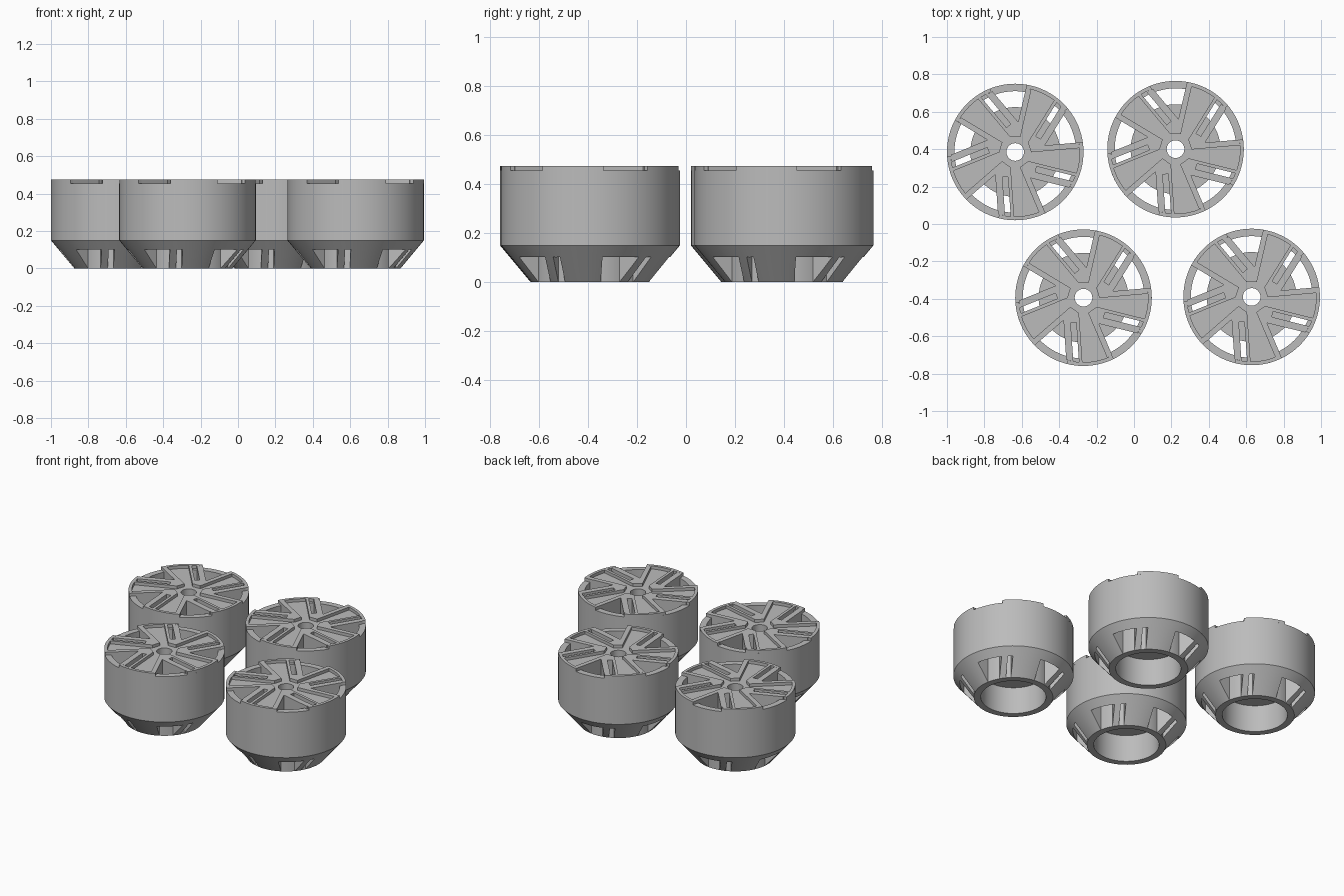
import bpy, bmesh, math
from math import sin, cos, asin, radians, degrees, sqrt

if "Cube" in bpy.data.objects:
    bpy.data.objects.remove(bpy.data.objects["Cube"])

R, RIM, DECK, TOP = 0.365, 0.345, 0.455, 0.475
SEG = 96
CENTRES = [(-0.635, 0.385), (0.222, 0.4), (-0.27, -0.394), (0.629, -0.39)]
EDGE, SPOKE = 5.0, 58.0          # directions of the two spoke families

grey = bpy.data.materials.new("grey")
grey.diffuse_color = (0.5, 0.5, 0.5, 1)
grey.use_nodes = True
grey.node_tree.nodes["Principled BSDF"].inputs["Base Color"].default_value = grey.diffuse_color


def add_object(name, bm):
    bmesh.ops.recalc_face_normals(bm, faces=bm.faces)
    me = bpy.data.meshes.new(name)
    bm.to_mesh(me)
    bm.free()
    me.materials.append(grey)
    ob = bpy.data.objects.new(name, me)
    bpy.context.collection.objects.link(ob)
    return ob


def lathe(name, profile):
    """Closed (radius, z) profile turned about z."""
    bm = bmesh.new()
    rings = [[bm.verts.new((r * cos(2 * math.pi * i / SEG), r * sin(2 * math.pi * i / SEG), z))
              for i in range(SEG)] for r, z in profile]
    for a, b in zip(rings, rings[1:] + rings[:1]):
        for i in range(SEG):
            j = (i + 1) % SEG
            bm.faces.new((a[i], a[j], b[j], b[i]))
    return add_object(name, bm)


def at(d, u, v):
    """Point u along direction d, shifted v to its left."""
    c, s = cos(radians(d)), sin(radians(d))
    return (u * c - v * s, u * s + v * c)


def at_r(d, r, v):
    return at(d, sqrt(r * r - v * v), v)


def ang(d, r, v):
    return d + degrees(asin(v / r))


def arc(r, a, b, n=8):
    return [at(a + (b - a) * i / n, r, 0) for i in range(n + 1)]


def prisms(name, outlines, z0, z1):
    """Outlines extruded and repeated five times around the axis."""
    bm = bmesh.new()
    for k in range(5):
        c, s = cos(radians(72 * k)), sin(radians(72 * k))
        for pts in outlines:
            lo, hi = [[bm.verts.new((x * c - y * s, x * s + y * c, z)) for x, y in pts]
                      for z in (z0, z1)]
            bm.faces.new(lo)
            bm.faces.new(hi)
            for i in range(len(pts)):
                j = (i + 1) % len(pts)
                bm.faces.new((lo[i], lo[j], hi[j], hi[i]))
    return add_object(name, bm)


# Barrel with tapered foot, and the inner hub cup
barrel = lathe("wheel_barrel", [(0.047, DECK), (R, DECK), (R, 0.15), (0.24, 0),
                                (0.24, 0.22), (0.047, 0.22)])
hub = lathe("wheel_hub", [(0.24, 0), (0.24, 0.22), (0.047, 0.22), (0.047, 0.18),
                          (0.198, 0.18), (0.198, 0)])

# Wide windows and narrow slots cut down through the barrel
W = 0.325
window = [at(EDGE, 0.16, 0.021)] + arc(W, ang(EDGE, W, 0.021), ang(SPOKE, W, -0.115))
slot = [at(SPOKE, 0.13, -0.078), at_r(SPOKE, W, -0.078),
        at_r(SPOKE, W, -0.048), at(SPOKE, 0.13, -0.048)]
cutter = prisms("window_cutter", [window, slot], -0.1, 0.6)
cutter.hide_render = True
mod = barrel.modifiers.new("windows", 'BOOLEAN')
mod.operation, mod.solver, mod.object = 'DIFFERENCE', 'EXACT', cutter
bpy.context.view_layer.objects.active = barrel
bpy.ops.object.modifier_apply(modifier=mod.name)
bpy.data.objects.remove(cutter)

# Raised spoke borders and rim lip
spokes = prisms("wheel_spokes", [[
    at(EDGE, 0.085, -0.009), at_r(EDGE, RIM, -0.009), at_r(EDGE, RIM, 0.021),
    at(EDGE, 0.16, 0.021), at_r(SPOKE, RIM, -0.115), at_r(SPOKE, RIM, -0.078),
    at(SPOKE, 0.13, -0.078), at(SPOKE, 0.13, -0.048), at_r(SPOKE, RIM, -0.048),
    at_r(SPOKE, RIM, -0.03), at(SPOKE, 0.08, -0.03)]], DECK, TOP)
a0, a1 = ang(SPOKE, R, -0.115), 72 + ang(EDGE, R, 0.021)
lip = prisms("wheel_lip", [arc(R, a0, a1, 12) + arc(RIM, a1, a0, 12)], DECK, TOP)

# Smooth round walls, then place four wheels sharing the same meshes
parts = [barrel, hub, spokes, lip]
for ob in parts:
    bpy.ops.object.select_all(action='DESELECT')
    ob.select_set(True)
    bpy.context.view_layer.objects.active = ob
    bpy.ops.object.shade_smooth_by_angle(angle=radians(25))
for n, (x, y) in enumerate(CENTRES):
    for part in parts:
        ob = part
        if n:
            ob = part.copy()
            bpy.context.collection.objects.link(ob)
        ob.location = (x, y, 0)
